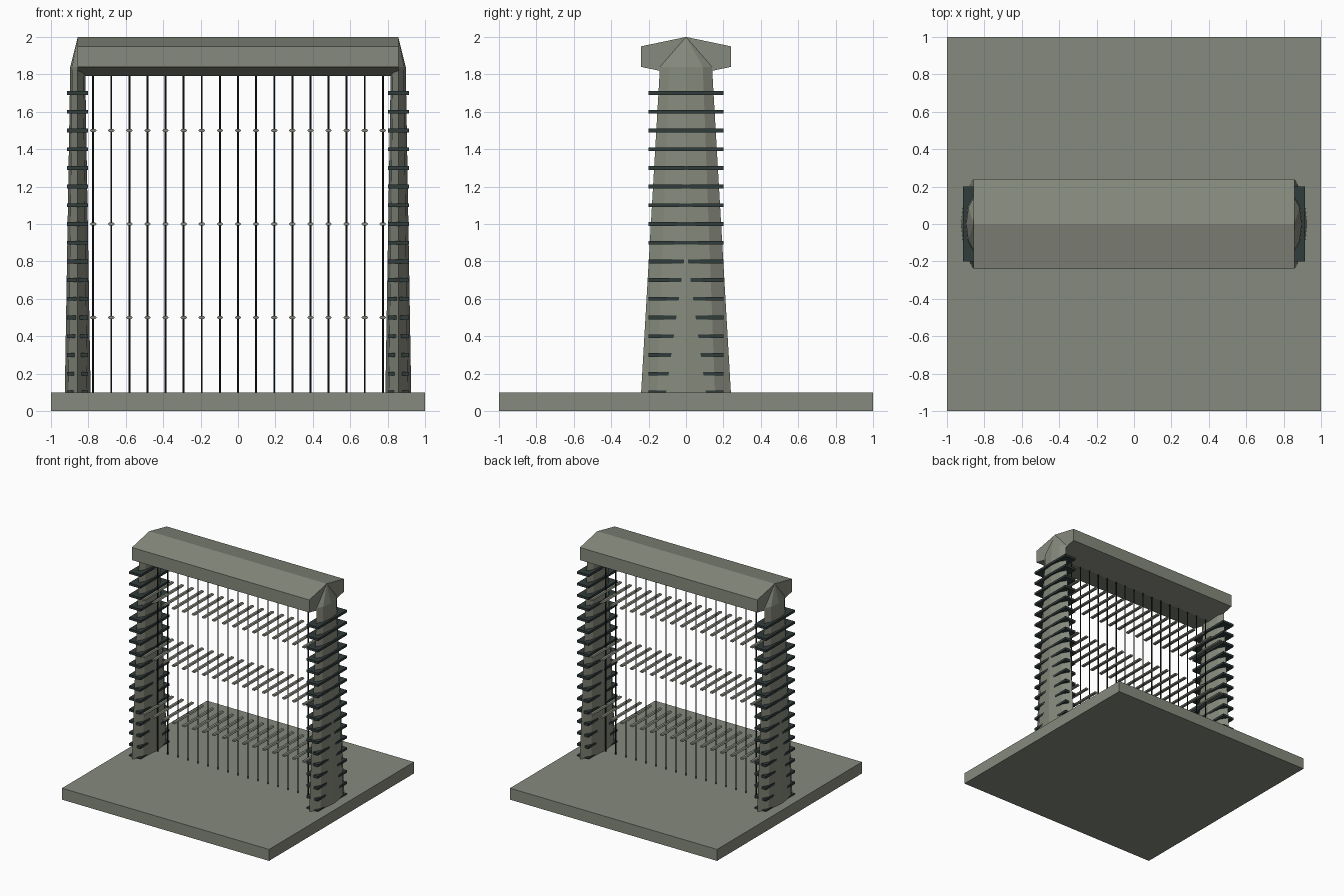
import bpy, math

if "Cube" in bpy.data.objects:
    bpy.data.objects.remove(bpy.data.objects["Cube"])


def material(name, rgb):
    m = bpy.data.materials.new(name)
    m.diffuse_color = (*rgb, 1)
    m.use_nodes = True
    m.node_tree.nodes["Principled BSDF"].inputs["Base Color"].default_value = m.diffuse_color
    return m


stone = material("grey_stone", (0.24, 0.255, 0.205))
slate = material("dark_slate", (0.03, 0.045, 0.043))
metal = material("black_metal", (0.012, 0.016, 0.016))


def make(name, verts, faces, mat):
    me = bpy.data.meshes.new(name)
    me.from_pydata(verts, [], faces)
    me.materials.append(mat)
    ob = bpy.data.objects.new(name, me)
    bpy.context.collection.objects.link(ob)
    return ob


def loft(name, rings, mat):
    """Join equal-length, counter-clockwise rings and cap both ends."""
    n = len(rings[0])
    verts = [p for r in rings for p in r]
    faces = [tuple(reversed(range(n))),
             tuple(range(len(verts) - n, len(verts)))]
    for k in range(len(rings) - 1):
        for i in range(n):
            j = (i + 1) % n
            faces.append((k * n + i, k * n + j, (k + 1) * n + j, (k + 1) * n + i))
    return make(name, verts, faces, mat)


def box(name, cx, hx, hy, z0, z1, mat):
    ring = [(-hx, -hy), (hx, -hy), (hx, hy), (-hx, hy)]
    return loft(name, [[(cx + x, y, z) for x, y in ring] for z in (z0, z1)], mat)


# Square base slab
box("base_slab", 0, 1, 1, 0, 0.1, stone)

# Roof beam: six-sided section running along x
section = [(0, 1.79), (0.24, 1.84), (0.24, 1.95), (0, 2.0), (-0.24, 1.95), (-0.24, 1.84)]
loft("roof_beam", [[(x, y, z) for y, z in section] for x in (-0.857, 0.857)], stone)

# Tapered eight-sided pillars with pointed tops, and their stacked plates
outline = [(0.069, 0), (0.05, 0.155), (0, 0.24), (-0.05, 0.155),
           (-0.069, 0), (-0.05, -0.155), (0, -0.24), (0.05, -0.155)]
for side, cx in (("left", -0.857), ("right", 0.857)):
    rings = [[(cx + x * s, y * s, z) for x, y in outline]
             for z, s in ((0.1, 1), (1.84, 0.58))]
    verts = rings[0] + rings[1] + [(cx, 0, 2.0)]
    faces = [tuple(reversed(range(8)))]
    for i in range(8):
        j = (i + 1) % 8
        faces += [(i, j, 8 + j, 8 + i), (8 + i, 8 + j, 16)]
    make(side + "_pillar", verts, faces, stone)
    for k in range(1, 18):
        box(side + "_pillar_plate", cx, 0.056, 0.2, k / 10 - 0.01, k / 10 + 0.01, slate)

# Curtain of thin rods, each with three cross bars
for i in range(-8, 9):
    x = i * 0.0968
    circle = [(math.cos(a * math.pi / 4) * 0.005, math.sin(a * math.pi / 4) * 0.005)
              for a in range(8)]
    loft("curtain_rod", [[(x + u, v, z) for u, v in circle] for z in (0.1, 1.8)], metal)
    bar = [(0.018, 0), (0.01, 0.008), (-0.01, 0.008),
           (-0.018, 0), (-0.01, -0.008), (0.01, -0.008)]
    for z in (0.5, 1.0, 1.5):
        loft("cross_bar", [[(x + u, y, z + v) for u, v in bar] for y in (0.2, -0.2)], stone)
